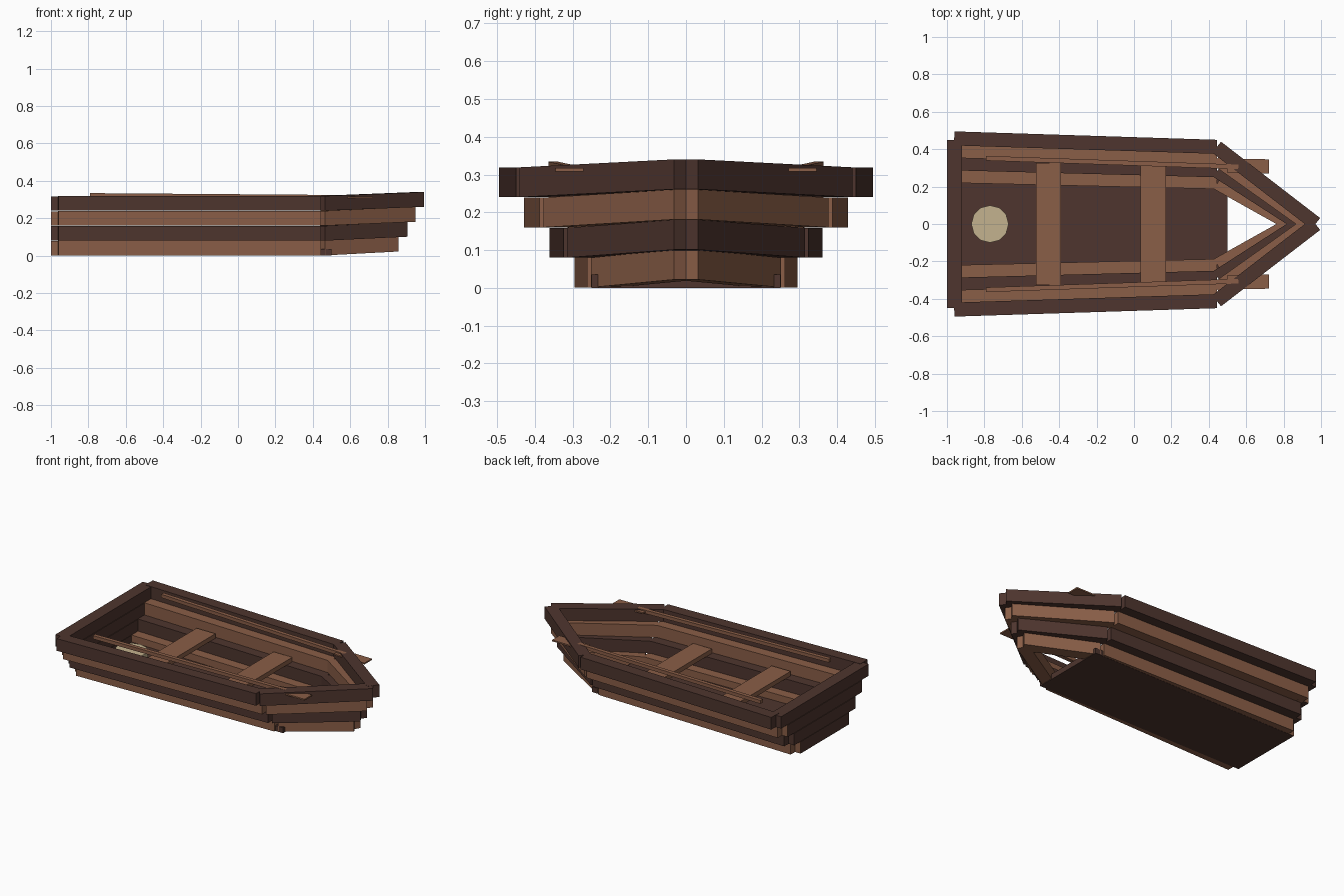
import bpy, bmesh
from mathutils import Vector

if "Cube" in bpy.data.objects:
    bpy.data.objects.remove(bpy.data.objects["Cube"])


def material(name, rgb):
    m = bpy.data.materials.new(name)
    lin = [((c / 255 + 0.055) / 1.055) ** 2.4 for c in rgb]
    m.diffuse_color = (*lin, 1)
    m.use_nodes = True
    m.node_tree.nodes["Principled BSDF"].inputs["Base Color"].default_value = m.diffuse_color
    return m


DARK = material("dark wood", (78, 53, 46))
LIGHT = material("light wood", (138, 94, 71))
ROPE = material("pale rope", (196, 178, 142))


def finish(name, bm, *mats):
    bmesh.ops.recalc_face_normals(bm, faces=bm.faces)
    me = bpy.data.meshes.new(name)
    bm.to_mesh(me)
    bm.free()
    for m in mats:
        me.materials.append(m)
    ob = bpy.data.objects.new(name, me)
    bpy.context.collection.objects.link(ob)
    return ob


def plank(name, start, end, width, height, mat, side=1):
    """Board whose lower outer edge runs start to end, widened inward."""
    p, q = Vector(start), Vector(end)
    d = (q - p).to_2d().normalized()
    inward = Vector((d.y, -d.x, 0)) * width
    up = Vector((0, 0, height))
    bm = bmesh.new()
    ends = []
    for c in (p, q):
        pts = (c, c + inward, c + inward + up, c + up)
        ends.append([bm.verts.new((v.x, v.y * side, v.z)) for v in pts])
    a, b = ends
    bm.faces.new(a)
    bm.faces.new(b)
    for i in range(4):
        j = (i + 1) % 4
        bm.faces.new((a[i], a[j], b[j], b[i]))
    return finish(name, bm, mat)


def box(name, lo, hi, *mats):
    bm = bmesh.new()
    bmesh.ops.create_cube(bm, size=1)
    for v in bm.verts:
        v.co = [lo[k] if v.co[k] < 0 else hi[k] for k in range(3)]
    return finish(name, bm, *mats)


# Hull: four stepped layers of side, bow and stern boards
H = 0.08
bow_tips = (0.858, 0.905, 0.95, 0.995)
for i in range(4):
    mat = DARK if i % 2 else LIGHT
    z = H * i + (0.001 if i == 0 else 0)
    stern_y = 0.295 + 0.0667 * i
    bow_y = 0.262 + 0.0627 * i
    for side, label in ((1, "left"), (-1, "right")):
        plank(f"side_plank_{label}_{i}", (-0.96, stern_y, z), (0.445, bow_y, z),
              0.075, H - 0.001, mat, side)
        plank(f"bow_plank_{label}_{i}", (0.465, bow_y - 0.01, z),
              (bow_tips[i], 0.032, z + 0.021), 0.075, H - 0.001, mat, side)
    # Stern board: dark, with ends matching the layer colour
    w = stern_y - 0.045
    stern = box(f"stern_board_{i}", (-1, -w, z), (-0.92, w, z + H - 0.003), DARK, mat)
    for f in stern.data.polygons:
        f.material_index = int(abs(f.normal.y) > 0.5)

# Floor
box("floor", (-0.96, -0.25, 0), (0.5, 0.25, 0.035), DARK)

# Benches
box("rear_bench", (-0.525, -0.325, 0.16), (-0.39, 0.325, 0.19), LIGHT)
box("front_bench", (0.035, -0.315, 0.16), (0.17, 0.315, 0.19), LIGHT)

# Oars resting along the top boards
for side, label in ((1, "left"), (-1, "right")):
    plank(f"oar_shaft_{label}", (-0.79, 0.364, 0.312), (0.56, 0.318, 0.302),
          0.025, 0.022, LIGHT, side)
    plank(f"oar_blade_{label}", (0.5, 0.348, 0.308), (0.722, 0.346, 0.308),
          0.075, 0.009, LIGHT, side)

# Rope coil on the floor
bm = bmesh.new()
bmesh.ops.create_cone(bm, cap_ends=True, segments=12, radius1=0.1, radius2=0.1, depth=0.07)
bmesh.ops.translate(bm, verts=bm.verts, vec=(-0.77, 0, 0.07))
finish("rope_coil", bm, ROPE)
